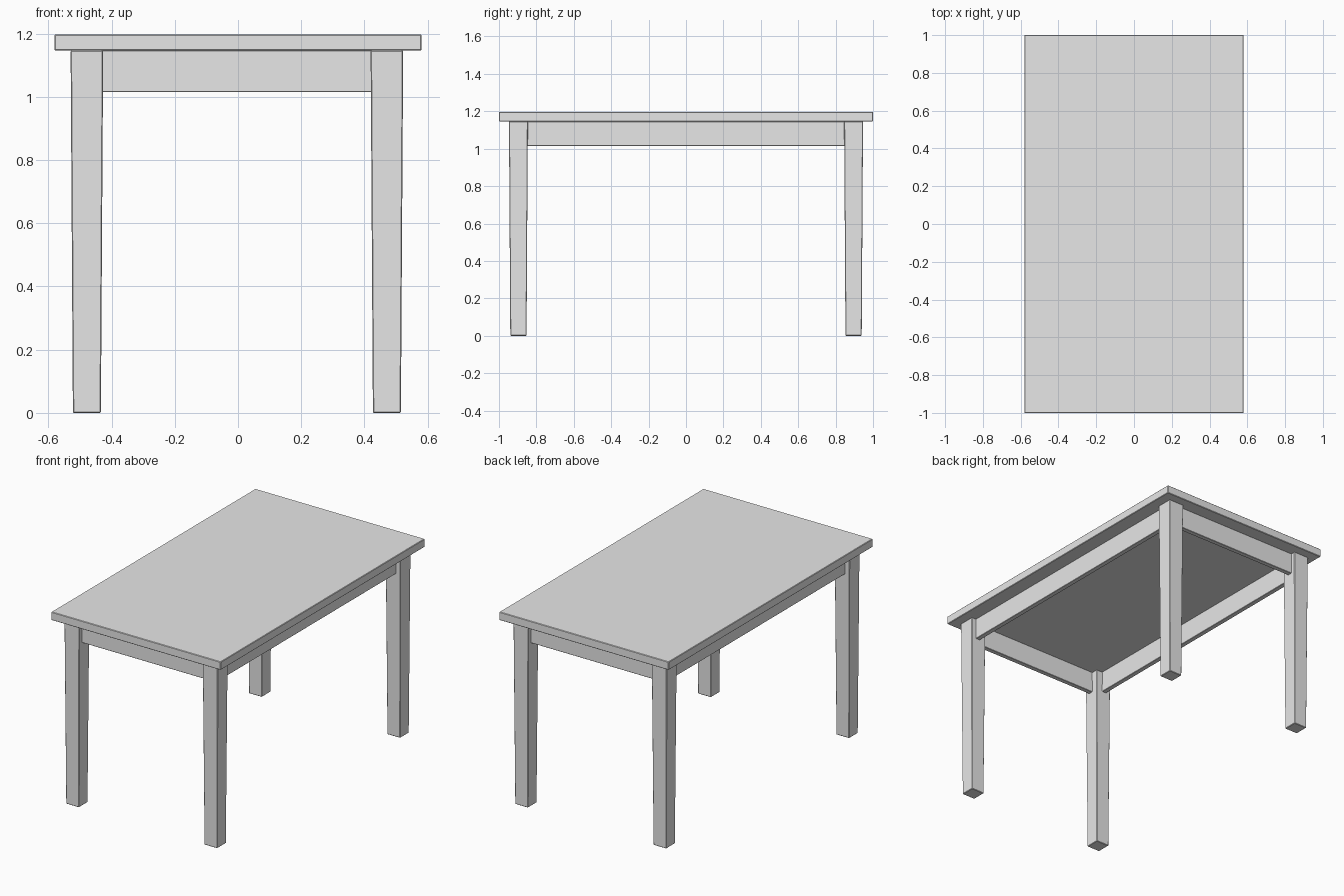
import bpy, bmesh

if "Cube" in bpy.data.objects:
    bpy.data.objects.remove(bpy.data.objects["Cube"])

grey = bpy.data.materials.new("plain grey")
grey.diffuse_color = (0.8, 0.8, 0.8, 1)
grey.use_nodes = True
grey.node_tree.nodes["Principled BSDF"].inputs["Base Color"].default_value = grey.diffuse_color

TOP, UNDER, APRON_LOW = 1.197, 1.146, 1.015
LEG_X, LEG_Y, SHIFT = 0.4745, 0.896, -0.0035


def block(name, centre, size, z0, z1, foot=1.0, bevel=0.003):
    """Box from z0 to z1, its lower end scaled by foot, with softened edges."""
    bm = bmesh.new()
    bmesh.ops.create_cube(bm, size=1)
    for v in bm.verts:
        s = foot if v.co.z < 0 else 1.0
        v.co.x = centre[0] + v.co.x * size[0] * s
        v.co.y = centre[1] + v.co.y * size[1] * s
        v.co.z = z0 if v.co.z < 0 else z1
    if bevel:
        bmesh.ops.bevel(bm, geom=bm.edges[:], offset=bevel, segments=1,
                        affect='EDGES')
    mesh = bpy.data.meshes.new(name)
    bm.to_mesh(mesh)
    bm.free()
    mesh.materials.append(grey)
    obj = bpy.data.objects.new(name, mesh)
    bpy.context.collection.objects.link(obj)
    return obj


# table top
block("table_top", (0, 0), (1.162, 2.0), UNDER, TOP)

# four tapered legs
for sx, xn in ((-1, "left"), (1, "right")):
    for sy, yn in ((-1, "front"), (1, "back")):
        block(f"{yn}_{xn}_leg", (sx * LEG_X + SHIFT, sy * LEG_Y),
              (0.103, 0.101), 0, UNDER, foot=0.86)

# apron rails, set back from the outer leg faces
for s, xn, yn in ((-1, "left", "front"), (1, "right", "back")):
    block(f"{yn}_apron", (SHIFT, s * 0.902), (0.87, 0.03),
          APRON_LOW, UNDER, bevel=0.002)
    block(f"{xn}_apron", (s * 0.48 + SHIFT, 0), (0.03, 1.71),
          APRON_LOW, UNDER, bevel=0.002)
